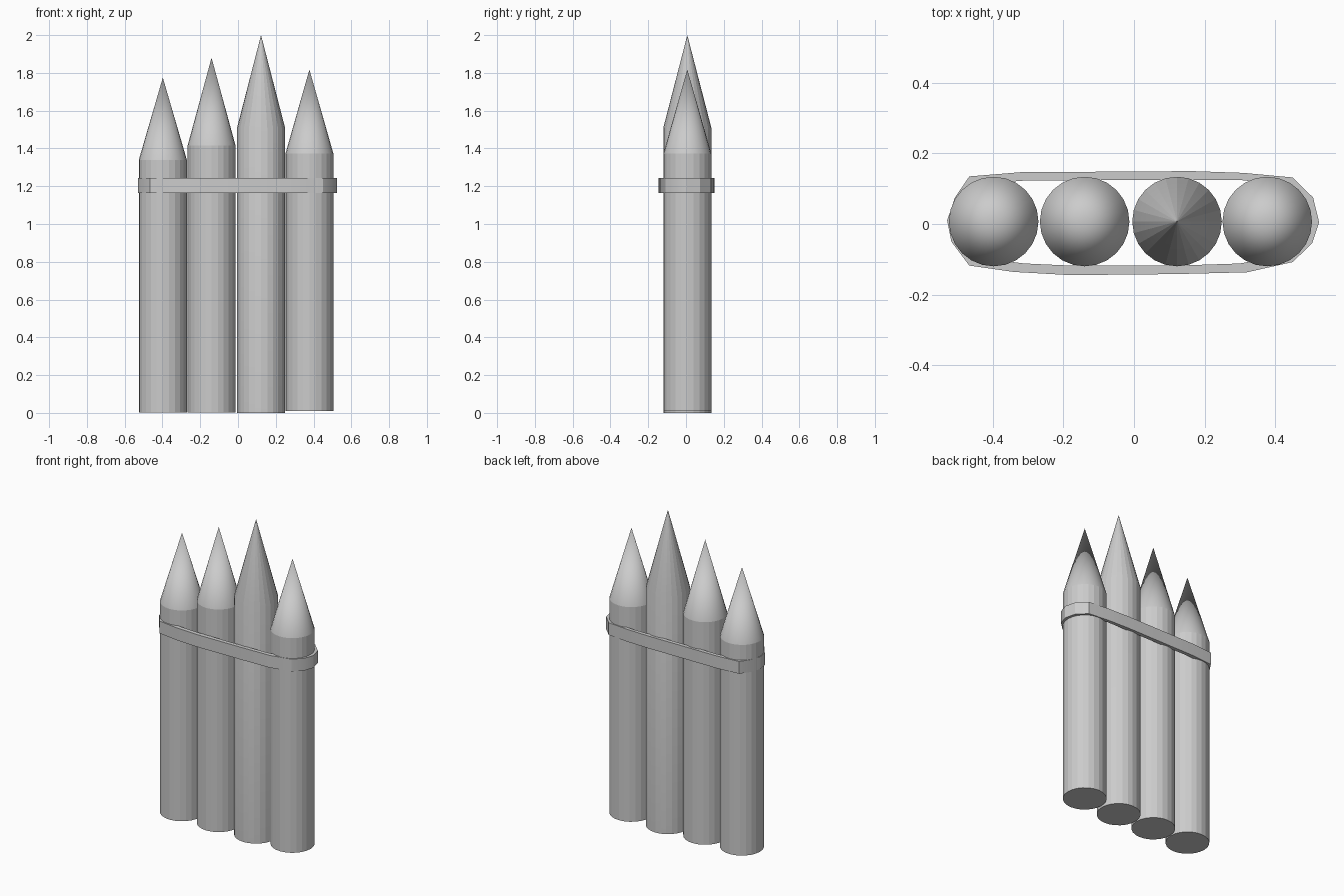
import bpy, bmesh
from math import cos, sin, pi, radians

if "Cube" in bpy.data.objects:
    bpy.data.objects.remove(bpy.data.objects["Cube"])

SIDES = 24
RADIUS = 0.127
Y = 0.007


def finish(name, bm, angle):
    bmesh.ops.recalc_face_normals(bm, faces=bm.faces)
    mesh = bpy.data.meshes.new(name)
    bm.to_mesh(mesh)
    bm.free()
    obj = bpy.data.objects.new(name, mesh)
    bpy.context.collection.objects.link(obj)
    bpy.ops.object.select_all(action='DESELECT')
    obj.select_set(True)
    bpy.context.view_layer.objects.active = obj
    bpy.ops.object.shade_smooth_by_angle(angle=radians(angle))
    return obj


def stake(name, x, base, shoulder, tip):
    # Round post with a sharpened conical point
    bm = bmesh.new()
    rings = []
    for z in (base, shoulder):
        rings.append([bm.verts.new((x + RADIUS * cos(2 * pi * i / SIDES),
                                    Y + RADIUS * sin(2 * pi * i / SIDES), z))
                      for i in range(SIDES)])
    apex = bm.verts.new((x, Y, tip))
    low, high = rings
    bm.faces.new(low[::-1])
    for i in range(SIDES):
        j = (i + 1) % SIDES
        bm.faces.new((low[i], low[j], high[j], high[i]))
        bm.faces.new((high[i], high[j], apex))
    return finish(name, bm, 14.5)


def strap(name, outer, inner, z0, z1):
    # Closed band between an outer and an inner outline
    bm = bmesh.new()
    loops = [[bm.verts.new((x, y, z)) for x, y in pts]
             for pts, z in ((outer, z0), (outer, z1), (inner, z1), (inner, z0))]
    n = len(outer)
    for k in range(4):
        a, b = loops[k], loops[(k + 1) % 4]
        for i in range(n):
            j = (i + 1) % n
            bm.faces.new((a[i], a[j], b[j], b[i]))
    return finish(name, bm, 30)


# Four stakes of uneven height
for i, (x, base, shoulder, tip) in enumerate([
        (-0.398, 0.003, 1.34, 1.775),
        (-0.140, 0.003, 1.415, 1.88),
        (0.122, 0.0, 1.51, 2.0),
        (0.378, 0.01, 1.372, 1.817)]):
    stake(f"stake_{i + 1}", x, base, shoulder, tip)

# Slightly irregular binding strap
outer = [(0.525, 0.005), (0.508, 0.075), (0.45, 0.132), (0.31, 0.145),
         (0.165, 0.15), (-0.14, 0.148), (-0.32, 0.147), (-0.467, 0.135),
         (-0.508, 0.075), (-0.53, 0.01), (-0.518, -0.05), (-0.467, -0.118),
         (-0.34, -0.136), (-0.18, -0.145), (0.12, -0.142), (0.32, -0.137),
         (0.45, -0.108), (0.505, -0.055)]
inner = [(0.50, 0.005), (0.483, 0.06), (0.435, 0.11), (0.30, 0.125),
         (0.165, 0.125), (-0.14, 0.124), (-0.30, 0.124), (-0.45, 0.112),
         (-0.485, 0.06), (-0.503, 0.01), (-0.493, -0.04), (-0.45, -0.095),
         (-0.31, -0.112), (-0.18, -0.118), (0.12, -0.118), (0.30, -0.112),
         (0.435, -0.088), (0.482, -0.045)]
strap("binding_strap", outer, inner, 1.165, 1.243)
